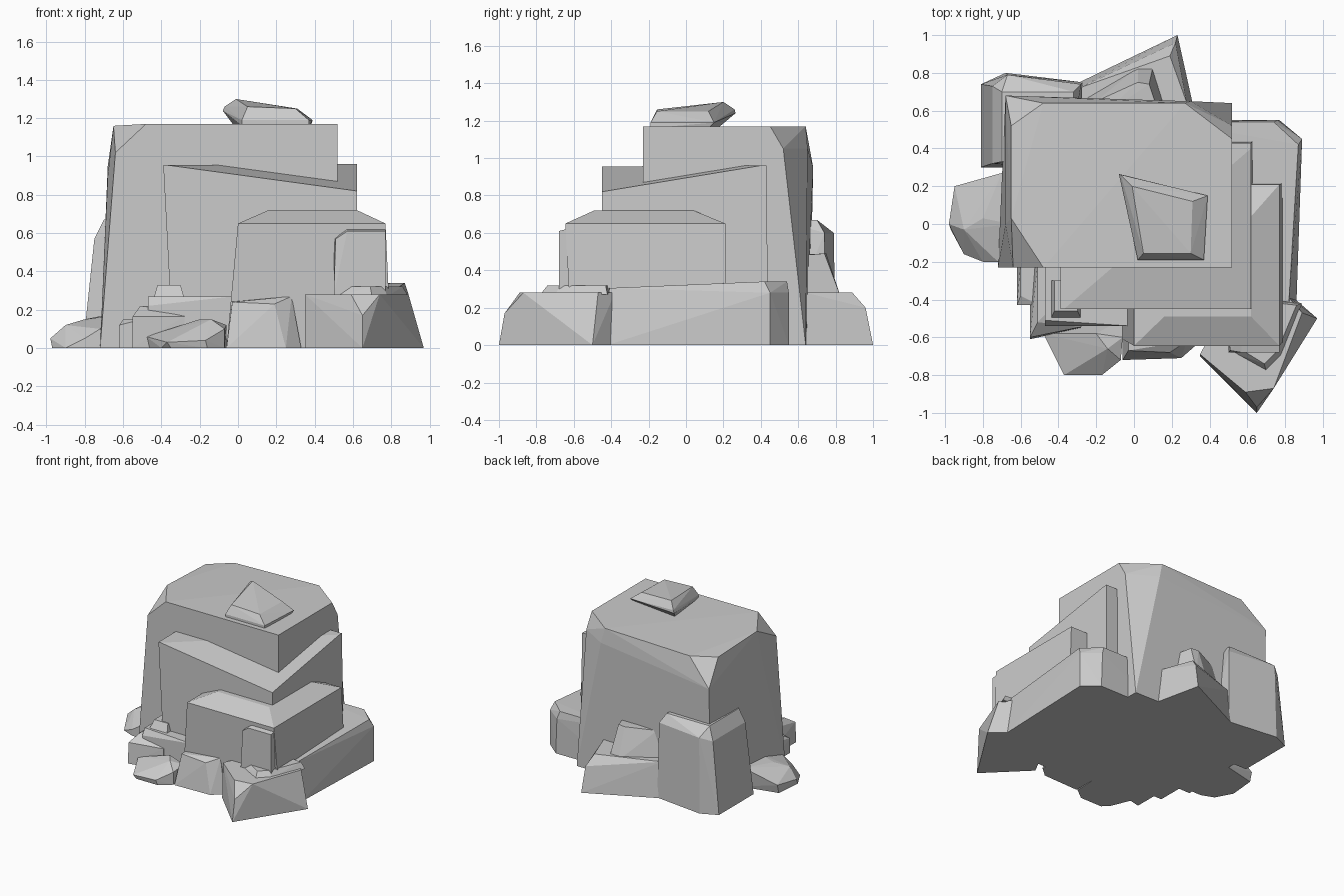
import bpy, bmesh


def rock(name, base, upper, z=0.0):
    """Convex faceted stone: flat base outline at height z plus upper corner points."""
    bm = bmesh.new()
    for x, y in base:
        bm.verts.new((x, y, z))
    for p in upper:
        bm.verts.new(p)
    res = bmesh.ops.convex_hull(bm, input=bm.verts)
    junk = {g for g in res["geom_interior"] + res["geom_unused"]
            if isinstance(g, bmesh.types.BMVert) and g.is_valid}
    bmesh.ops.delete(bm, geom=list(junk), context='VERTS')
    bmesh.ops.dissolve_limit(bm, angle_limit=0.03, verts=bm.verts, edges=bm.edges)
    bmesh.ops.recalc_face_normals(bm, faces=bm.faces)
    me = bpy.data.meshes.new(name)
    bm.to_mesh(me)
    bm.free()
    ob = bpy.data.objects.new(name, me)
    bpy.context.collection.objects.link(ob)
    return ob


# Tallest block, with cut corners
rock("main_block",
     [(-.72, -.23), (.52, -.23), (.52, .64), (-.68, .66)],
     [(-.64, -.23, 1.02), (-.48, -.23, 1.17), (-.65, .03, 1.16), (.52, -.23, 1.17),
      (.52, .45, 1.17), (.52, .52, 1.05), (.27, .64, 1.17), (.30, .65, 1.05),
      (.52, .54, .6), (.38, .65, .6), (-.48, .64, 1.15), (-.65, .52, 1.14),
      (-.68, .68, .95), (-.68, .0, .9)])

# Stepped tiers toward the front right
rock("second_tier",
     [(-.34, -.45), (.63, -.45), (.63, .44), (-.34, .44)],
     [(-.39, -.45, .955), (-.37, -.45, .955), (.62, -.45, .82), (.62, .40, .96),
      (.62, .43, .96), (-.39, .42, .96)])
rock("third_tier",
     [(-.06, -.61), (.80, -.61), (.80, .22), (-.06, .22)],
     [(0, -.645, .65), (.77, -.645, .65), (.77, .21, .65), (0, .21, .65),
      (.16, -.49, .72), (.62, -.49, .72), (.62, .04, .72), (.16, .04, .72)])
rock("right_base_step",
     [(.2, -.42), (.86, -.42), (.89, .45), (.77, .55), (.2, .55)],
     [(.2, -.42, .305), (.82, -.41, .305), (.87, .42, .34), (.74, .54, .34),
      (.89, .45, .28), (.76, .55, .28), (.2, .54, .34)])

# Stones at the front right
rock("corner_stone",
     [(.35, -.70), (.65, -1.0), (.97, -.5), (.81, -.36), (.5, -.4)],
     [(.35, -.69, .28), (.59, -.89, .28), (.74, -.87, .28), (.65, -.97, .17),
      (.89, -.47, .28), (.81, -.38, .28), (.5, -.4, .28)])
rock("corner_slab",
     [(.52, -.68), (.70, -.78), (.78, -.70), (.89, -.42), (.6, -.4)],
     [(.56, -.66, .32), (.69, -.74, .32), (.76, -.67, .32), (.86, -.43, .32),
      (.6, -.4, .32)], z=.27)
rock("front_panel_stone",
     [(.50, -.68), (.77, -.68), (.77, -.5), (.50, -.5)],
     [(.51, -.67, .57), (.57, -.68, .61), (.77, -.68, .61), (.77, -.6, .63),
      (.57, -.6, .63), (.50, -.6, .57)], z=.28)

# Stones along the front
rock("front_block",
     [(-.06, -.72), (.25, -.71), (.33, -.64), (.3, -.4), (-.06, -.4)],
     [(-.03, -.67, .24), (.19, -.68, .23), (.28, -.62, .27), (.28, -.4, .27),
      (-.03, -.4, .25)])
rock("front_low_boulder",
     [(-.47, -.57), (-.40, -.74), (-.35, -.79), (-.16, -.79), (-.07, -.72), (-.06, -.5)],
     [(-.48, -.58, .06), (-.37, -.80, .03), (-.17, -.80, .04), (-.07, -.72, .1),
      (-.06, -.60, .12), (-.14, -.66, .15), (-.20, -.58, .15), (-.38, -.64, .07)])
rock("left_step",
     [(-.55, -.61), (-.28, -.55), (-.2, -.2), (-.55, -.2)],
     [(-.55, -.60, .165), (-.28, -.545, .165), (-.51, -.52, .22), (-.51, -.2, .22),
      (-.2, -.2, .22)])
rock("left_inner_step",
     [(-.47, -.54), (-.02, -.54), (-.02, -.2), (-.47, -.2)],
     [(-.47, -.54, .22), (-.47, -.51, .27), (-.02, -.54, .27), (-.02, -.2, .27),
      (-.47, -.2, .27)])
rock("left_small_slab",
     [(-.44, -.50), (-.28, -.50), (-.28, -.3), (-.44, -.3)],
     [(-.42, -.46, .33), (-.30, -.46, .33), (-.30, -.3, .33), (-.42, -.3, .33)], z=.26)
rock("left_edge_stone",
     [(-.62, -.43), (-.5, -.43), (-.5, -.2), (-.62, -.2)],
     [(-.62, -.43, .12), (-.60, -.38, .15), (-.5, -.43, .15), (-.5, -.2, .15),
      (-.60, -.2, .15)])

# Stones at the left and back
rock("left_low_boulder",
     [(-.97, -.03), (-.90, -.16), (-.80, -.20), (-.65, -.2), (-.65, .25), (-.95, .18)],
     [(-.98, 0, .05), (-.95, .2, .07), (-.80, -.20, .05), (-.72, -.20, .1),
      (-.90, -.03, .12), (-.80, .03, .15), (-.70, .27, .17), (-.65, .0, .17)])
rock("back_left_stone",
     [(-.81, .30), (-.81, .74), (-.68, .80), (-.27, .75), (-.27, .5), (-.5, .30)],
     [(-.75, .32, .57), (-.75, .73, .57), (-.67, .79, .60), (-.28, .74, .60),
      (-.70, .33, .67), (-.70, .70, .67), (-.32, .70, .67), (-.32, .5, .67),
      (-.5, .33, .67)])
rock("back_wedge",
     [(-.29, .75), (.23, 1.0), (.31, .64), (-.29, .6)],
     [(-.29, .72, .28), (.22, .96, .20), (.19, .89, .28), (.28, .64, .28),
      (-.29, .6, .28)])
rock("back_upper_slab",
     [(-.27, .66), (.02, .83), (.10, .83), (.16, .64), (-.27, .55)],
     [(-.2, .65, .48), (.02, .75, .49), (.08, .74, .49), (.12, .62, .48),
      (-.2, .55, .48)], z=.25)

# Loose stone on the summit
rock("cap_stone",
     [(.02, -.19), (.37, -.19), (.38, .12), (-.02, .17)],
     [(.02, -.19, 1.19), (.37, -.19, 1.19), (.39, .15, 1.19), (-.08, .265, 1.24),
      (-.07, .26, 1.26), (-.01, .20, 1.30), (.31, .12, 1.25), (.30, -.155, 1.25),
      (.05, -.155, 1.26)], z=1.16)
